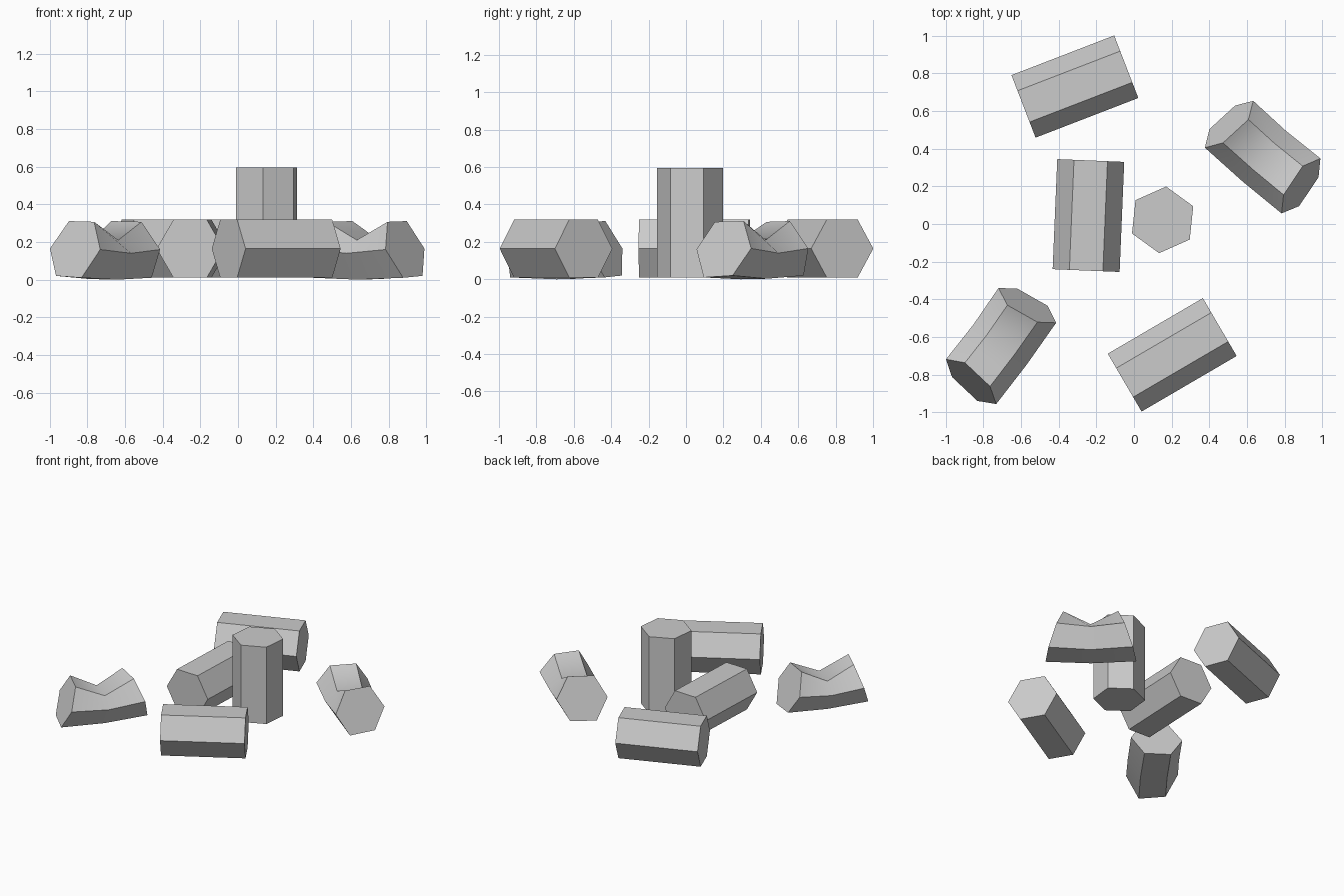
import bpy, bmesh, math
from mathutils import Matrix, Vector

if "Cube" in bpy.data.objects:
    bpy.data.objects.remove(bpy.data.objects["Cube"])

RADIUS, LENGTH, BASE = 0.178, 0.585, 0.01
HALF = RADIUS * math.cos(math.pi / 6)

stone = bpy.data.materials.new("light_grey")
stone.use_nodes = True
stone.diffuse_color = (0.6, 0.6, 0.6, 1)
stone.node_tree.nodes["Principled BSDF"].inputs["Base Color"].default_value = (0.6, 0.6, 0.6, 1)


def finish(bm, name, matrix):
    bmesh.ops.recalc_face_normals(bm, faces=bm.faces)
    mesh = bpy.data.meshes.new(name)
    bm.to_mesh(mesh)
    bm.free()
    mesh.materials.append(stone)
    obj = bpy.data.objects.new(name, mesh)
    obj.matrix_world = matrix
    bpy.context.collection.objects.link(obj)


def placed(x, y, z, degrees):
    return Matrix.Translation((x, y, z)) @ Matrix.Rotation(math.radians(degrees), 4, "Z")


def straight_column(name, matrix):
    # six-sided prism along local z, one corner on local x
    bm = bmesh.new()
    bmesh.ops.create_cone(bm, cap_ends=True, segments=6, radius1=RADIUS,
                          radius2=RADIUS, depth=LENGTH,
                          matrix=Matrix.Rotation(math.pi / 6, 4, "Z"))
    # put a corner exactly on local x whatever the primitive's start angle
    v = bm.verts[:][0].co
    turn = Matrix.Rotation(-math.atan2(v.y, v.x), 4, "Z")
    bmesh.ops.transform(bm, matrix=turn, verts=bm.verts)
    finish(bm, name, matrix)


# upright column
straight_column("upright_column", placed(0.152, 0.022, BASE + LENGTH / 2, 84))

# columns lying on a flat side
tip = Matrix.Rotation(math.pi / 2, 4, "X")
for name, x, y, heading in (("middle_column", -0.242, 0.045, 87.6),
                            ("back_column", -0.314, 0.73, 21.1),
                            ("front_column", 0.203, -0.695, 30.3)):
    straight_column(name, placed(x, y, BASE + HALF, heading - 90) @ tip)

# bent columns: (along, across, height) of an end ring, and the sagging middle
END = [(0.235, 0.178, 0.165), (0.19, 0.086, 0.311), (0.212, -0.096, 0.307),
       (0.268, -0.178, 0.16), (0.314, -0.088, 0.01), (0.292, 0.096, 0.02)]
MIDDLE = [(0, 0.17, 0.14), (0, 0.08, 0.21), (0, -0.1, 0.21),
          (0, -0.184, 0.14), (0, -0.096, 0), (0, 0.088, 0.003)]


def bent_column(name, matrix):
    bm = bmesh.new()
    rings = [[bm.verts.new((-u, v, z)) for u, v, z in END],
             [bm.verts.new(p) for p in MIDDLE],
             [bm.verts.new(p) for p in END]]
    for a, b in zip(rings, rings[1:]):
        for i in range(6):
            j = (i + 1) % 6
            bm.faces.new((a[i], a[j], b[j], b[i]))
    caps = [bm.faces.new(rings[0]), bm.faces.new(rings[2])]
    # smooth only across the bend
    for f in bm.faces:
        f.smooth = f not in caps
    for e in bm.edges:
        e.smooth = all(v in rings[1] for v in e.verts)
    finish(bm, name, matrix)


bent_column("left_bent_column", placed(0.696, 0.366, 0, -40.6))
bent_column("right_bent_column", placed(-0.716, -0.635, 0, 53.6))
